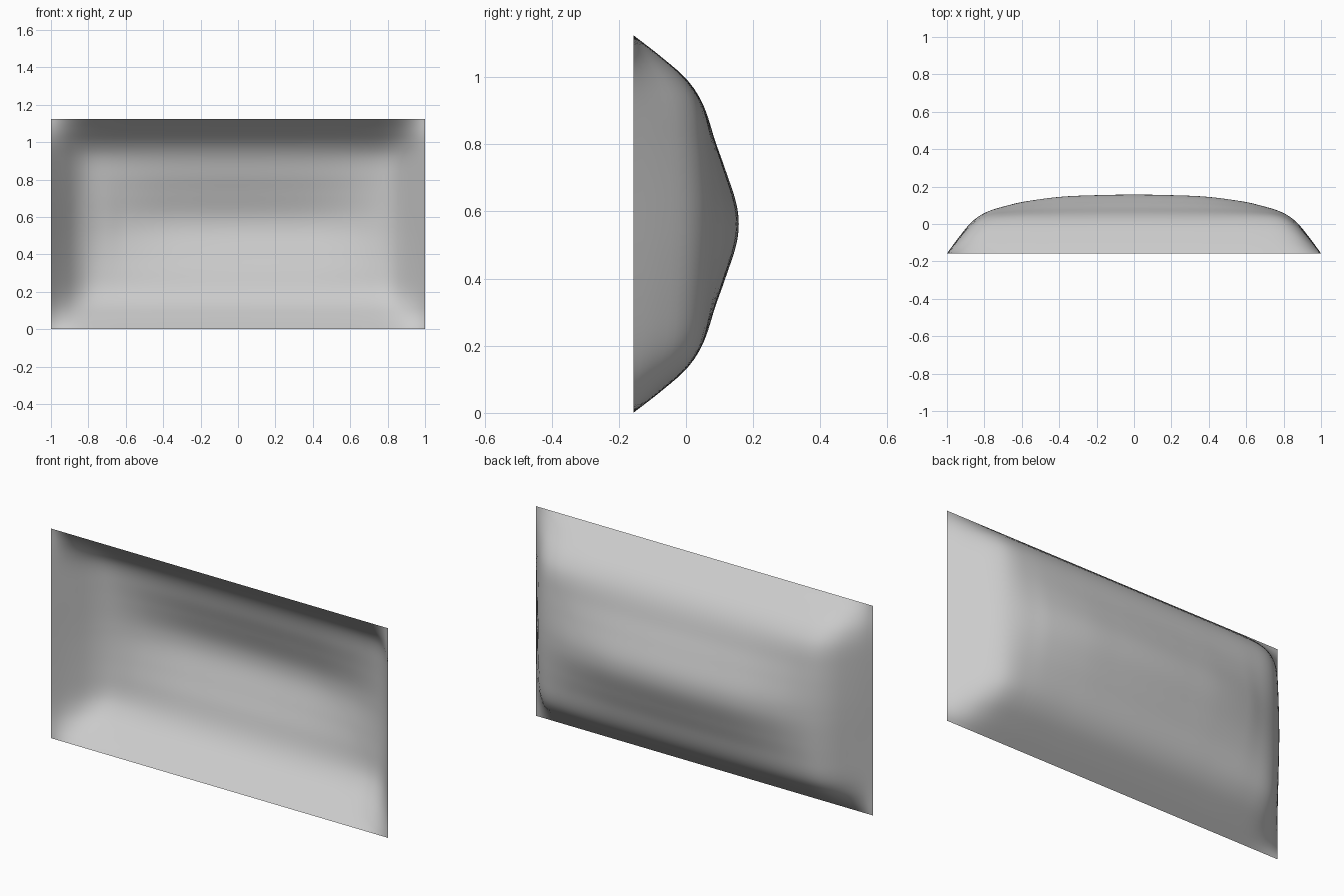
import bpy, bmesh

if "Cube" in bpy.data.objects:
    bpy.data.objects.remove(bpy.data.objects["Cube"])

HALF_W, HEIGHT, EDGE_Y = 1.0, 1.125, -0.157
NX, NZ = 96, 64

# Profiles by distance from the border: steep rim wall, then shallow dome
WALL = [(0, 0), (0.06, 0.355), (0.13, 0.72), (0.2, 0.93), (0.3, 1), (0.6, 1), (1, 1)]
DOME_X = [(0, 0), (0.12, 0.13), (0.2, 0.19), (0.3, 0.38), (0.4, 0.60),
          (0.6, 0.88), (0.8, 0.97), (1, 1)]
DOME_Z = [(0, 0), (0.13, 0.06), (0.2, 0.09), (0.3, 0.28), (0.4, 0.60),
          (0.5, 0.92), (0.5625, 1)]


def sample(points, s):
    """Smooth Hermite interpolation through the profile points."""
    n = len(points)

    def slope(i):
        if i == n - 1:
            return 0.0
        a, b = points[max(i - 1, 0)], points[i + 1]
        return (b[1] - a[1]) / (b[0] - a[0])

    for i in range(n - 1):
        (x0, y0), (x1, y1) = points[i], points[i + 1]
        if s <= x1 or i == n - 2:
            h = x1 - x0
            t = min((s - x0) / h, 1.0)
            return ((2*t**3 - 3*t**2 + 1) * y0 + (t**3 - 2*t**2 + t) * h * slope(i)
                    + (3*t**2 - 2*t**3) * y1 + (t**3 - t**2) * h * slope(i + 1))


# Curved open sheet, hollow towards the front
bm = bmesh.new()
rows = []
for j in range(NZ + 1):
    z = HEIGHT * j / NZ
    sz = min(z, HEIGHT - z)
    row = []
    for i in range(NX + 1):
        x = HALF_W * (2 * i / NX - 1)
        sx = HALF_W - abs(x)
        y = (EDGE_Y + 0.21 * sample(WALL, sx) * sample(WALL, sz)
             + 0.104 * sample(DOME_X, sx) * sample(DOME_Z, sz))
        row.append(bm.verts.new((x, y, z)))
    rows.append(row)
for j in range(NZ):
    for i in range(NX):
        f = bm.faces.new((rows[j][i], rows[j + 1][i], rows[j + 1][i + 1], rows[j][i + 1]))
        f.smooth = True

mesh = bpy.data.meshes.new("curved_panel")
bm.to_mesh(mesh)
bm.free()
panel = bpy.data.objects.new("curved_panel", mesh)
bpy.context.collection.objects.link(panel)
